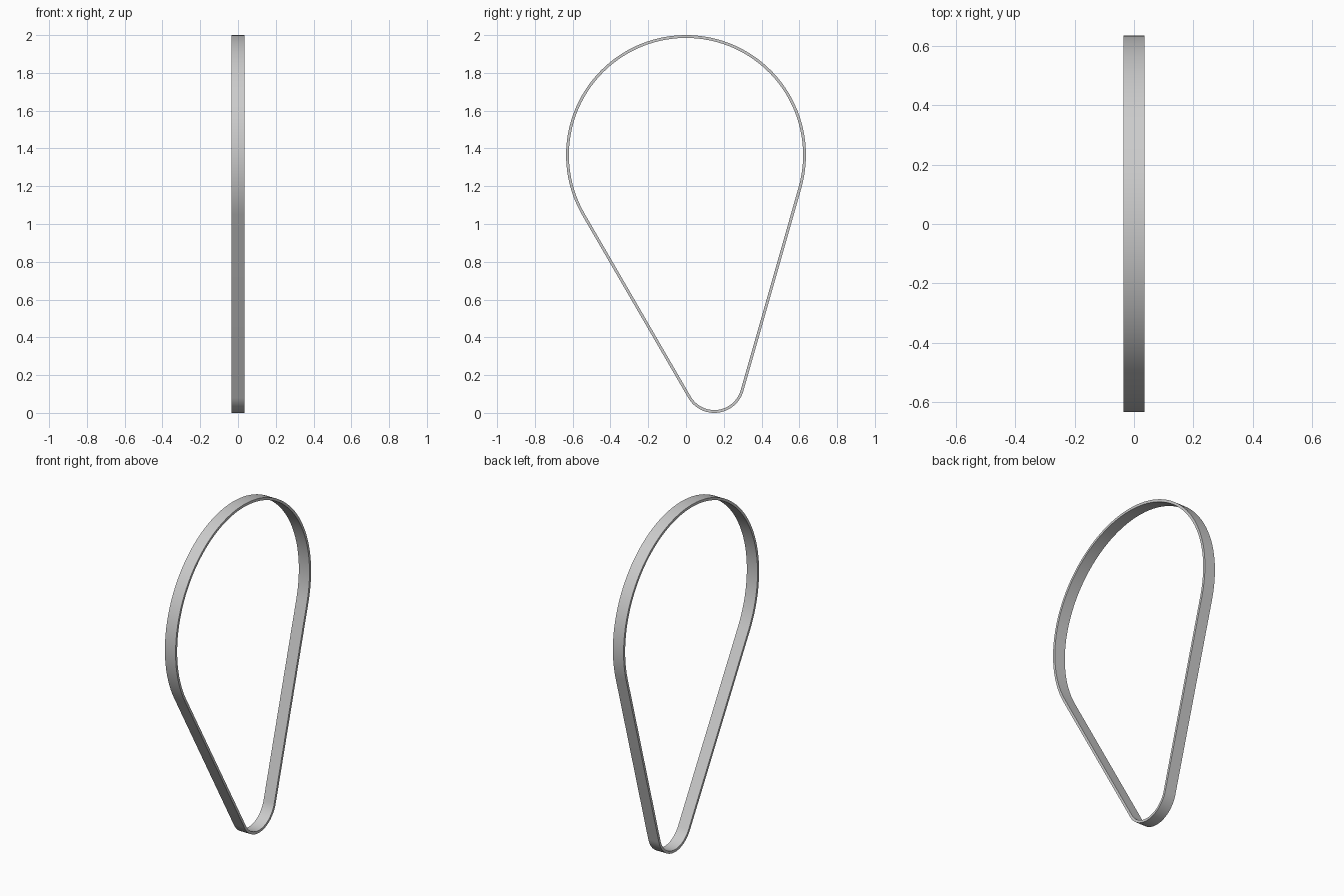
import bpy, bmesh
from math import acos, atan2, cos, sin, hypot

cube = bpy.data.objects.get("Cube")
if cube:
    bpy.data.objects.remove(cube, do_unlink=True)

# Pulley circles the belt wraps around: (y, z, outer radius)
BIG = (0.0, 1.365, 0.635)
SMALL = (0.15, 0.16, 0.16)
WIDTH, THICK = 0.07, 0.015

grey = bpy.data.materials.new("belt grey")
grey.use_nodes = True
colour = (0.6, 0.6, 0.6, 1)
grey.diffuse_color = colour
grey.node_tree.nodes["Principled BSDF"].inputs["Base Color"].default_value = colour


def arc(circle, start, end, steps, inset):
    y, z, r = circle
    angles = [start + (end - start) * i / steps for i in range(steps + 1)]
    return [(y + (r - inset) * cos(a), z + (r - inset) * sin(a)) for a in angles]


# Angles where the straight runs touch both circles
dy, dz = BIG[0] - SMALL[0], BIG[1] - SMALL[1]
axis = atan2(dz, dy)
spread = acos((SMALL[2] - BIG[2]) / hypot(dy, dz))
turn = 2 * acos(-1)


def outline(inset):
    return (arc(BIG, axis - spread, axis + spread, 72, inset)
            + arc(SMALL, axis + spread, axis - spread + turn, 32, inset))


# Belt: a rectangular section swept round the closed outline
bm = bmesh.new()
outer, inner = outline(0), outline(THICK)
rings = []
for x, path in ((-WIDTH / 2, outer), (WIDTH / 2, outer),
                (WIDTH / 2, inner), (-WIDTH / 2, inner)):
    rings.append([bm.verts.new((x, y, z)) for y, z in path])
count = len(outer)
for k in range(4):
    a, b = rings[k], rings[(k + 1) % 4]
    for i in range(count):
        j = (i + 1) % count
        bm.faces.new((a[i], a[j], b[j], b[i]))
bmesh.ops.recalc_face_normals(bm, faces=bm.faces)

mesh = bpy.data.meshes.new("drive_belt")
bm.to_mesh(mesh)
bm.free()
mesh.materials.append(grey)
belt = bpy.data.objects.new("drive_belt", mesh)
bpy.context.collection.objects.link(belt)

bpy.ops.object.select_all(action="DESELECT")
belt.select_set(True)
bpy.context.view_layer.objects.active = belt
bpy.ops.object.shade_smooth_by_angle()
